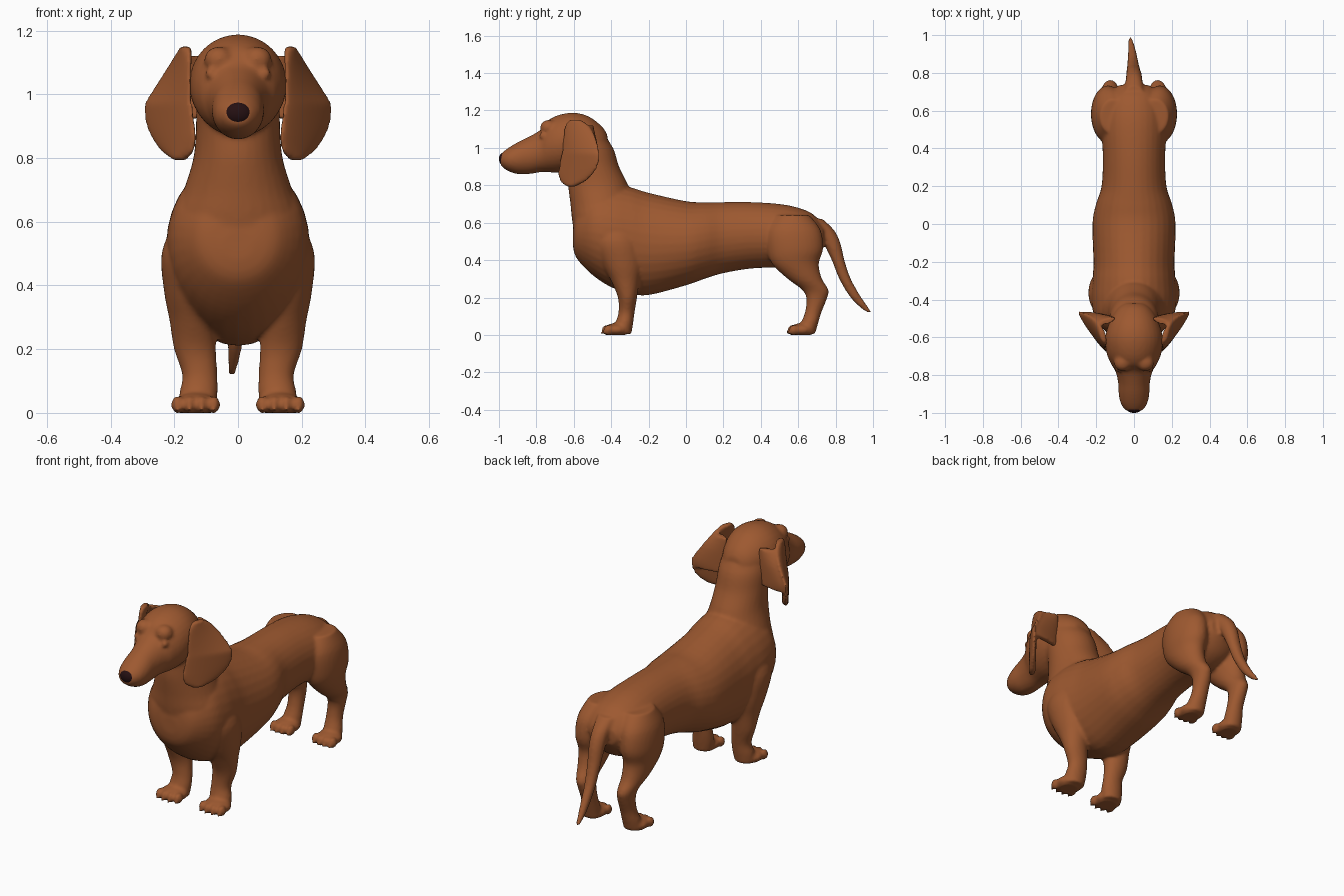
import bpy, bmesh, math
from mathutils import Vector, Matrix

cube = bpy.data.objects.get("Cube")
if cube:
    bpy.data.objects.remove(cube, do_unlink=True)

X, Y, Z = Vector((1, 0, 0)), Vector((0, 1, 0)), Vector((0, 0, 1))


def material(name, colour):
    mat = bpy.data.materials.new(name)
    mat.use_nodes = True
    mat.diffuse_color = (*colour, 1)
    bsdf = mat.node_tree.nodes["Principled BSDF"]
    bsdf.inputs["Base Color"].default_value = (*colour, 1)
    bsdf.inputs["Roughness"].default_value = 0.8
    return mat


def spline(rows, steps=4):
    """Smoothly interpolate rows of numbers (Catmull-Rom)."""
    out = []
    for i in range(len(rows) - 1):
        p0, p1 = rows[max(i - 1, 0)], rows[i]
        p2, p3 = rows[i + 1], rows[min(i + 2, len(rows) - 1)]
        for k in range(steps):
            t = k / steps
            out.append([b + t / 2 * (c - a + t * (2 * a - 5 * b + 4 * c - d
                        + t * (3 * (b - c) + d - a)))
                        for a, b, c, d in zip(p0, p1, p2, p3)])
    out.append(list(rows[-1]))
    return out


def loft(bm, rings, sides=32):
    """Skin a closed tube through elliptical rings of (centre, axis, axis)."""
    loops = []
    for centre, a, b in rings:
        angles = [math.tau * k / sides for k in range(sides)]
        loops.append([bm.verts.new(centre + a * math.cos(t) + b * math.sin(t)) for t in angles])
    faces = [bm.faces.new(loops[0]), bm.faces.new(loops[-1])]
    for lo, hi in zip(loops, loops[1:]):
        for k in range(sides):
            j = (k + 1) % sides
            faces.append(bm.faces.new((lo[k], lo[j], hi[j], hi[k])))
    bmesh.ops.recalc_face_normals(bm, faces=faces)


def limb(bm, rows, side=1):
    """Upright tube from rows of x, y, z, half width, half depth."""
    loft(bm, [(Vector((x * side, y, z)), X * w, Y * d) for x, y, z, w, d in spline(rows)])


def trunk(bm, rows):
    """Lengthwise tube from rows of y, top, bottom, half width."""
    loft(bm, [(Vector((0, y, (top + low) / 2)), X * w, Z * (top - low) / 2)
              for y, top, low, w in spline(rows)])


def ball(bm, centre, radii):
    bmesh.ops.create_uvsphere(bm, u_segments=24, v_segments=16, radius=1,
                              matrix=Matrix.Translation(centre) @ Matrix.Diagonal((*radii, 1)))


def finish(bm, name, mat, voxel=0, smoothing=0):
    """Make an object; optionally fuse its volumes into one smooth skin."""
    mesh = bpy.data.meshes.new(name)
    bm.to_mesh(mesh)
    bm.free()
    obj = bpy.data.objects.new(name, mesh)
    bpy.context.collection.objects.link(obj)
    if voxel:
        fuse = obj.modifiers.new("fuse", "REMESH")
        fuse.mode = "VOXEL"
        fuse.voxel_size = voxel
        relax = obj.modifiers.new("relax", "SMOOTH")
        relax.factor = 0.5
        relax.iterations = smoothing
        graph = bpy.context.evaluated_depsgraph_get()
        baked = bpy.data.meshes.new_from_object(obj.evaluated_get(graph))
        obj.modifiers.clear()
        obj.data = baked
        baked.name = name
    # Flat soles on the floor
    for v in obj.data.vertices:
        v.co.z = max(v.co.z, 0)
    obj.data.materials.clear()
    obj.data.materials.append(mat)
    obj.data.shade_smooth()
    return obj


coat = material("chestnut coat", (0.34, 0.10, 0.03))
dark = material("dark nose", (0.018, 0.005, 0.006))

body = bmesh.new()

# Torso from breast to rump
trunk(body, [(-.605, .57, .48, .05), (-.585, .68, .41, .13), (-.5, .78, .32, .205),
             (-.4, .80, .255, .225), (-.3, .79, .222, .22), (-.2, .76, .213, .215),
             (0, .715, .265, .22), (.1, .71, .30, .203), (.2, .71, .33, .172),
             (.35, .71, .355, .165), (.5, .70, .36, .172), (.6, .68, .36, .168),
             (.68, .645, .40, .14), (.735, .58, .47, .08)])

# Neck
limb(body, [(0, -.43, .46, .17, .15), (0, -.445, .6, .2, .162), (0, -.45, .7, .17, .168),
            (0, -.47, .8, .14, .16), (0, -.495, .9, .132, .137),
            (0, -.525, 1, .13, .135), (0, -.56, 1.1, .11, .10)])

# Skull and muzzle
trunk(body, [(-.42, 1.07, .97, .05), (-.45, 1.115, .93, .09), (-.52, 1.168, .90, .13),
             (-.6, 1.188, .88, .152), (-.68, 1.176, .868, .146), (-.74, 1.145, .87, .122),
             (-.78, 1.095, .87, .098), (-.84, 1.06, .86, .084), (-.9, 1.03, .86, .081),
             (-.95, 1.0, .876, .07), (-.985, .972, .90, .045), (-.992, .955, .92, .02)])

# Tail
limb(body, [(0, .69, .62, .05, .04), (0, .74, .56, .046, .052), (0, .78, .49, .042, .046),
            (-.003, .813, .4, .036, .034), (-.006, .85, .3, .03, .031),
            (-.01, .905, .205, .022, .03), (-.016, .955, .145, .014, .022),
            (-.02, .988, .115, .008, .01)])

for s in (1, -1):
    # Brow and eye
    ball(body, (s * .06, -.735, 1.108), (.046, .045, .042))
    ball(body, (s * .084, -.765, 1.065), (.02, .02, .017))

    # Foreleg with shoulder
    limb(body, [(.13, -.38, .60, .07, .08), (.152, -.37, .50, .088, .12),
                (.152, -.342, .38, .08, .105), (.143, -.325, .29, .072, .076),
                (.135, -.313, .2, .066, .051), (.12, -.318, .12, .055, .043),
                (.124, -.33, .06, .06, .047), (.128, -.337, .005, .055, .045)], s)

    # Hind leg with thigh and hock
    limb(body, [(.11, .57, .64, .07, .09), (.13, .575, .56, .088, .145),
                (.138, .583, .46, .09, .15), (.138, .585, .38, .078, .125),
                (.135, .635, .30, .062, .092), (.127, .692, .24, .047, .07),
                (.122, .698, .19, .043, .054), (.12, .68, .12, .043, .044),
                (.125, .66, .06, .05, .046), (.127, .648, .005, .05, .042)], s)

    # Paws, toes and claws
    for cx, cy, width in ((.133, -.372, .073), (.13, .62, .066)):
        ball(body, (s * cx, cy, .027), (width, .068, .036))
        for k in (-1.5, -.5, .5, 1.5):
            toe_x = s * (cx + k * width * .52)
            toe_y = cy - .055 + abs(k) * .008
            ball(body, (toe_x, toe_y, .026), (.02, .027, .028))
            ball(body, (toe_x, toe_y - .02, .01), (.008, .016, .009))

finish(body, "body", coat, voxel=.0095, smoothing=4)


# Hanging ears, flared outwards at the back edge
def ear_x(y, z):
    flare = .73 * min(1, max(.4, 1 - (z - .97) * 3.5))
    return .142 + flare * (y + .67)


EAR = [(1.15, -.62, -.565), (1.12, -.645, -.52), (1.06, -.655, -.485), (1, -.66, -.468),
       (.95, -.67, -.462), (.9, -.678, -.473), (.86, -.682, -.498),
       (.82, -.67, -.54), (.793, -.635, -.595)]

for s, name in ((1, "left_ear"), (-1, "right_ear")):
    ear = bmesh.new()
    flap, fold = [], []
    for z, front, back in spline(EAR):
        p = Vector((s * ear_x(front, z), front, z))
        q = Vector((s * ear_x(back, z), back, z))
        along = (q - p) / 2
        flap.append(((p + q) / 2, along, along.cross(Z).normalized() * .017))
        # Rear fold joining the flap to the skull
        if .92 < z < 1.13:
            root = Vector((s * .10, -.50, z))
            tip = q - along.normalized() * .012
            reach = (tip - root) / 2
            fold.append(((root + tip) / 2, reach, reach.cross(Z).normalized() * .015))
    loft(ear, flap)
    loft(ear, fold)
    finish(ear, name, coat, voxel=.008, smoothing=3)

# Nose leather
nose = bmesh.new()
ball(nose, (0, -.976, .941), (.042, .024, .034))
finish(nose, "nose", dark)
